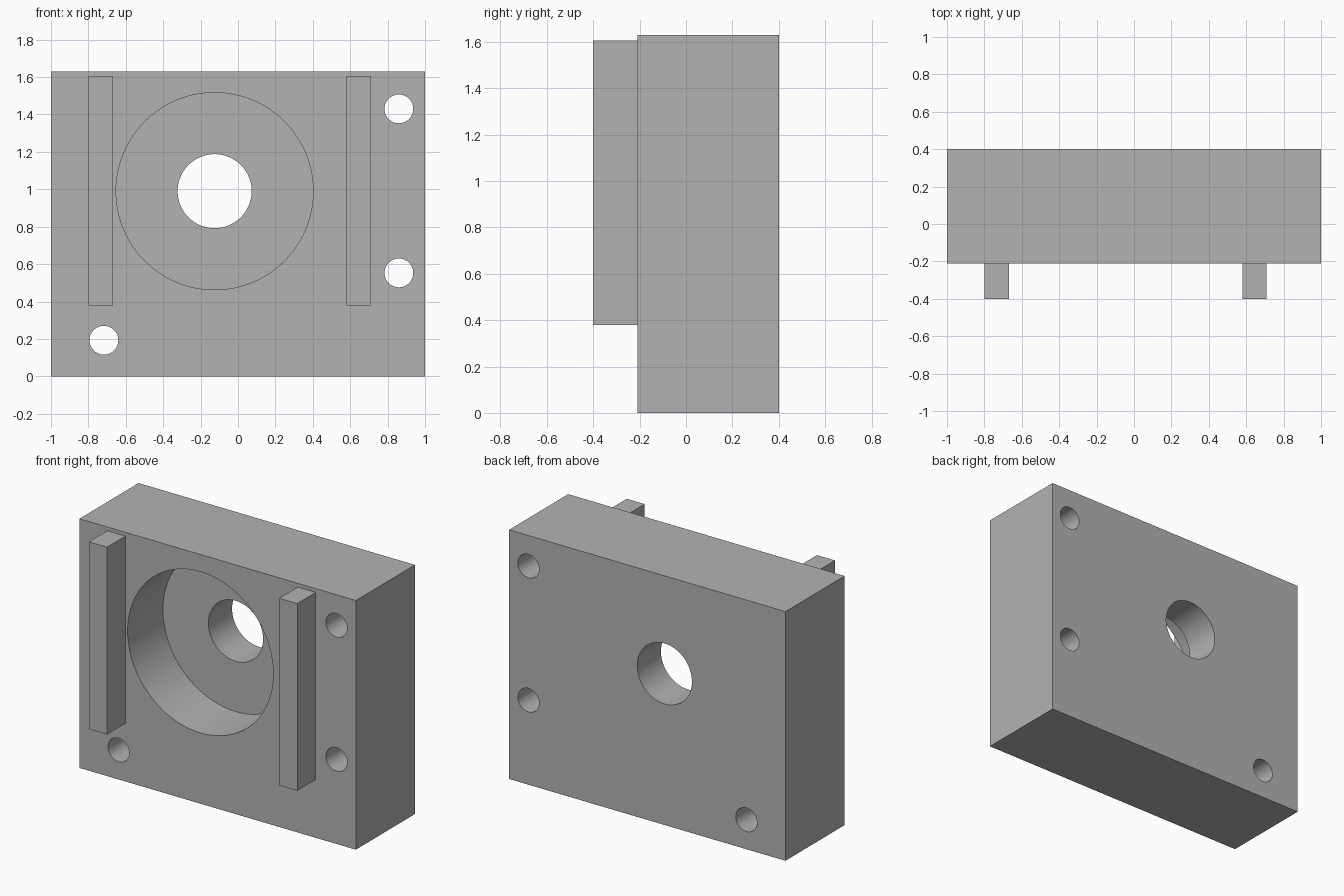
import bpy
import math

old = bpy.data.objects.get("Cube")
if old:
    bpy.data.objects.remove(old, do_unlink=True)

FRONT, BACK, TOP = -0.21, 0.40, 1.63
FLOOR = 0.155

grey = bpy.data.materials.new("plain grey")
grey.use_nodes = True
color = (0.45, 0.45, 0.45, 1)
grey.diffuse_color = color
grey.node_tree.nodes["Principled BSDF"].inputs["Base Color"].default_value = color


def box(name, x0, x1, y0, y1, z0, z1):
    bpy.ops.mesh.primitive_cube_add(
        size=1, location=((x0 + x1) / 2, (y0 + y1) / 2, (z0 + z1) / 2))
    obj = bpy.context.object
    obj.name = name
    obj.scale = (x1 - x0, y1 - y0, z1 - z0)
    bpy.ops.object.transform_apply(location=False, rotation=False, scale=True)
    obj.data.materials.append(grey)
    return obj


def drill(target, name, x, z, radius, y0, y1, sides):
    """Cut a round hole along y from y0 to y1."""
    bpy.ops.mesh.primitive_cylinder_add(
        vertices=sides, radius=radius, depth=y1 - y0,
        location=(x, (y0 + y1) / 2, z), rotation=(math.pi / 2, 0, 0))
    cutter = bpy.context.object
    cutter.name = name
    cutter.data.materials.append(grey)
    mod = target.modifiers.new(name, "BOOLEAN")
    mod.operation = "DIFFERENCE"
    mod.solver = "EXACT"
    mod.object = cutter
    bpy.context.view_layer.objects.active = target
    bpy.ops.object.modifier_apply(modifier=name)
    bpy.data.objects.remove(cutter, do_unlink=True)


# Main block with its round pocket, centre bore and screw holes
block = box("block", -1, 1, FRONT, BACK, 0, TOP)
drill(block, "pocket", -0.125, 0.99, 0.527, FRONT - 0.1, FLOOR, 96)
drill(block, "bore", -0.125, 0.99, 0.198, FRONT - 0.1, BACK + 0.1, 64)
for x, z in ((0.86, 1.43), (0.86, 0.553), (-0.717, 0.193)):
    drill(block, "screw_hole", x, z, 0.077, FRONT - 0.1, BACK + 0.1, 48)

# Upright rails on the front face
rails = [box(name, x, x + 0.13, -0.40, FRONT, 0.38, 1.605)
         for name, x in (("right_rail", -0.798), ("left_rail", 0.579))]

# Smooth hole walls, crisp edges
bpy.ops.object.select_all(action="DESELECT")
block.select_set(True)
bpy.context.view_layer.objects.active = block
bpy.ops.object.shade_smooth_by_angle(angle=math.radians(30))
